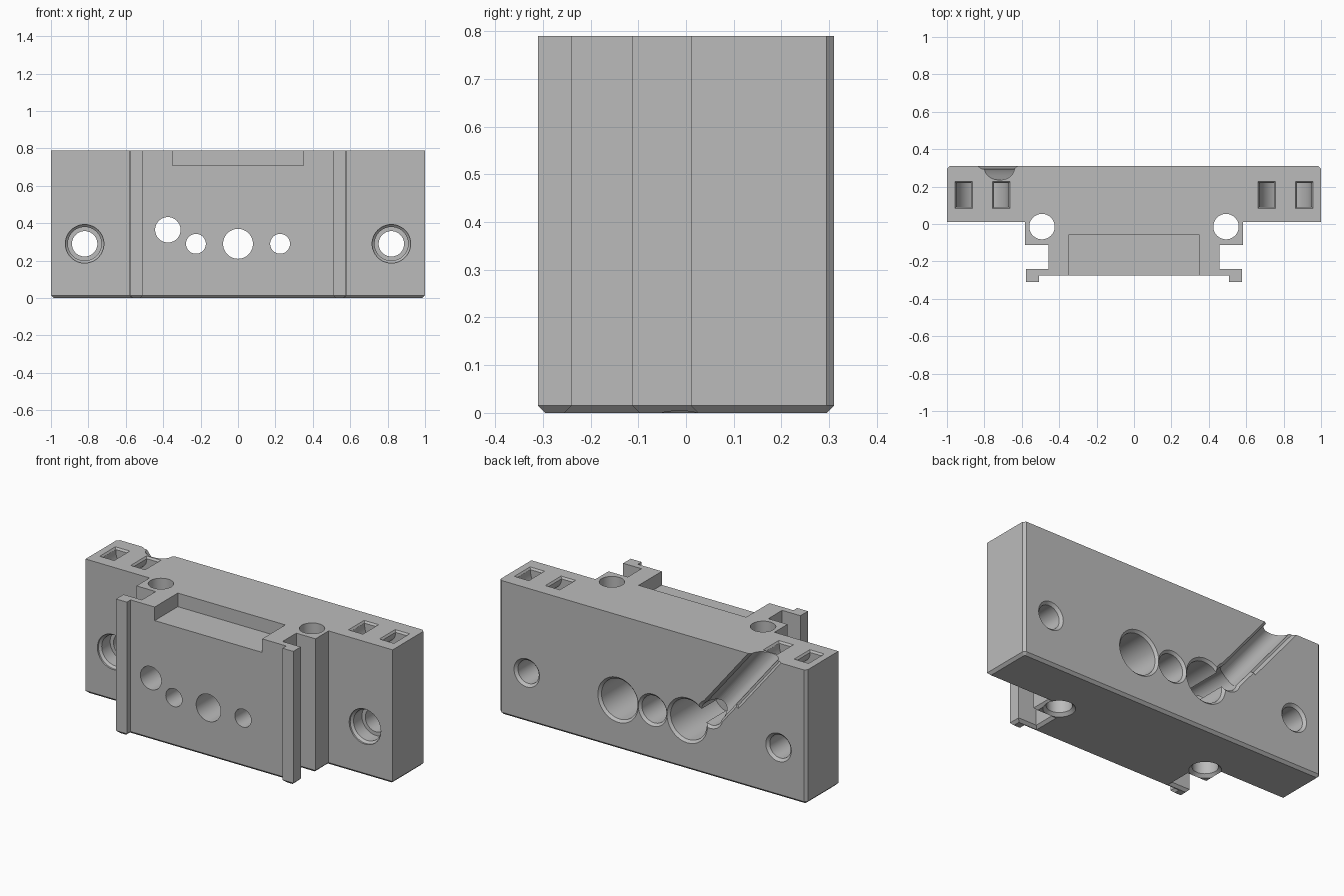
import bpy, bmesh
from math import cos, sin, pi, radians
from mathutils import Vector, Matrix

cube = bpy.data.objects.get("Cube")
if cube:
    bpy.data.objects.remove(cube)

HEIGHT, BACK, CHAMFER = 0.79, 0.31, 0.015

grey = bpy.data.materials.new("light grey")
grey.use_nodes = True
colour = (0.5, 0.5, 0.5, 1)
grey.diffuse_color = colour
grey.node_tree.nodes["Principled BSDF"].inputs["Base Color"].default_value = colour


def make_object(name, bm):
    bmesh.ops.recalc_face_normals(bm, faces=bm.faces)
    mesh = bpy.data.meshes.new(name)
    bm.to_mesh(mesh)
    bm.free()
    mesh.materials.append(grey)
    obj = bpy.data.objects.new(name, mesh)
    bpy.context.collection.objects.link(obj)
    return obj


def prism(points, direction):
    """Extrude a closed outline of 3D points along a vector."""
    bm = bmesh.new()
    face = bm.faces.new([bm.verts.new(p) for p in points])
    moved = bmesh.ops.extrude_face_region(bm, geom=[face], use_keep_orig=True)
    verts = [v for v in moved["geom"] if isinstance(v, bmesh.types.BMVert)]
    bmesh.ops.translate(bm, verts=verts, vec=direction)
    return bm


def turned(profile, origin, axis, segments=48):
    """Stack of circles: profile is a list of (distance along axis, radius)."""
    bm = bmesh.new()
    turn = Vector((0, 0, 1)).rotation_difference(Vector(axis)).to_matrix()
    rings = []
    for d, r in profile:
        rings.append([bm.verts.new(Vector(origin) + turn @ Vector(
            (r * cos(2 * pi * i / segments), r * sin(2 * pi * i / segments), d)))
            for i in range(segments)])
    for a, b in zip(rings, rings[1:]):
        for i in range(segments):
            j = (i + 1) % segments
            bm.faces.new((a[i], a[j], b[j], b[i]))
    bm.faces.new(rings[0])
    bm.faces.new(rings[-1])
    return bm


# Body: stepped plan outline, extruded upwards, chamfered along the bottom
half = [(1 - CHAMFER, BACK), (1, BACK - CHAMFER), (1, 0.01), (0.583, 0.01),
        (0.583, -0.112), (0.458, -0.112), (0.458, -0.24), (0.577, -0.24),
        (0.577, -0.31), (0.507, -0.31), (0.507, -0.275)]
outline = half + [(-x, y) for x, y in reversed(half)]
bm = prism([(x, y, 0) for x, y in outline], (0, 0, HEIGHT))
low = [e for e in bm.edges if all(v.co.z < 0.001 for v in e.verts)]
bmesh.ops.recalc_face_normals(bm, faces=bm.faces)
bmesh.ops.bevel(bm, geom=low, offset=CHAMFER, segments=1, affect='EDGES')
body = make_object("mounting_block", bm)


def cut(name, bm):
    cutter = make_object(name, bm)
    cutter.hide_render = True
    mod = body.modifiers.new(name, 'BOOLEAN')
    mod.operation, mod.solver, mod.object = 'DIFFERENCE', 'EXACT', cutter
    bpy.context.view_layer.objects.active = body
    bpy.ops.object.modifier_apply(modifier=name)
    bpy.data.objects.remove(cutter)


# Front recess in the top edge
w = 0.35
cut("top_recess", prism([(-w, -0.4, 0.71), (w, -0.4, 0.71), (w, -0.06, 0.71),
                         (-w, -0.06, 0.71)], (0, 0, 0.2)))

for side in (-1, 1):
    # Vertical rod holes, flared at the bottom
    cut("rod_hole", turned([(-0.01, 0.095), (0.017, 0.068), (1, 0.068)],
                           (side * 0.492, -0.014, 0), (0, 0, 1)))
    # Mounting holes with a front counterbore and a flared back
    cut("mounting_hole", turned(
        [(-0.05, 0.103), (0.01, 0.103), (0.022, 0.09), (0.1, 0.09), (0.1, 0.068),
         (0.285, 0.068), (0.3, 0.083), (0.4, 0.083)],
        (side * 0.82, 0.01, 0.29), (0, 1, 0)))
    # U-shaped strap channel with two mouths on the top
    steps = [pi + pi * i / 20 for i in range(21)]
    cx = side * 0.81
    arc = [(cx + r * cos(a), 0.09, HEIGHT - CHAMFER + r * sin(a))
           for r, order in ((0.14, steps), (0.062, steps[::-1])) for a in order]
    arc.insert(21, (cx + 0.14, 0.09, 0.9))
    arc.insert(22, (cx + 0.062, 0.09, 0.9))
    arc += [(cx - 0.062, 0.09, 0.9), (cx - 0.14, 0.09, 0.9)]
    cut("strap_channel", prism(arc, (0, 0.13, 0)))
    # Chamfered mouths
    for mx in (cx - 0.101, cx + 0.101):
        mouth = bmesh.new()
        bmesh.ops.create_cone(mouth, cap_ends=True, segments=4, radius1=0.5 ** 0.5,
                              radius2=0.5 ** 0.5, depth=1,
                              matrix=Matrix.Rotation(pi / 4, 4, 'Z'))
        for v in mouth.verts:
            grow = 0.02 if v.co.z > 0 else 0
            v.co = (mx + v.co.x * (0.077 + grow), 0.155 + v.co.y * (0.129 + grow),
                    HEIGHT + (0.002 if v.co.z > 0 else -0.012))
        cut("channel_mouth", mouth)

# Central bores: narrow at the front, wide at the back
for x in (-0.225, 0.225):
    cut("stepped_bore", turned(
        [(-0.5, 0.053), (-0.1, 0.053), (-0.1, 0.118), (BACK - 0.014, 0.118),
         (BACK, 0.132), (0.4, 0.132)], (x, 0, 0.29), (0, 1, 0)))
cut("centre_bore", turned([(-0.5, 0.08), (BACK - 0.014, 0.08), (BACK, 0.094),
                           (0.4, 0.094)], (0, 0, 0.29), (0, 1, 0)))
cut("cable_bore", turned([(-0.5, 0.068), (BACK - 0.014, 0.068), (BACK, 0.082),
                          (0.4, 0.082)], (-0.375, 0, 0.365), (0, 1, 0)))

# Slanted cable groove on the back, round-bottomed with flared edges
start = Vector((-0.375, 0, 0.365))
along = Vector((-0.63, 0, 0.777)).normalized()
across = Vector((along.z, 0, -along.x))


def groove(name, section, begin, length):
    pts = [start + along * begin + across * u + Vector((0, y, 0)) for u, y in section]
    cut(name, prism(pts, along * length))


r = 0.062
section = [(r * cos(a), 0.297 + r * sin(a)) for a in (pi + pi * i / 20 for i in range(21))]
section += [(0.076, BACK), (0.076, 0.4), (-0.076, 0.4), (-0.076, BACK)]
groove("cable_groove", section, 0, 0.8)
# Shallow ledge widening the outer side of the groove
groove("groove_ledge", [(-0.05, 0.295), (-0.075, 0.295), (-0.09, BACK), (-0.09, 0.4),
                        (-0.05, 0.4)], 0.18, 0.7)

# Smooth the round walls, keep edges crisp
bpy.ops.object.select_all(action='DESELECT')
body.select_set(True)
bpy.context.view_layer.objects.active = body
bpy.ops.object.shade_smooth_by_angle(angle=radians(25))
